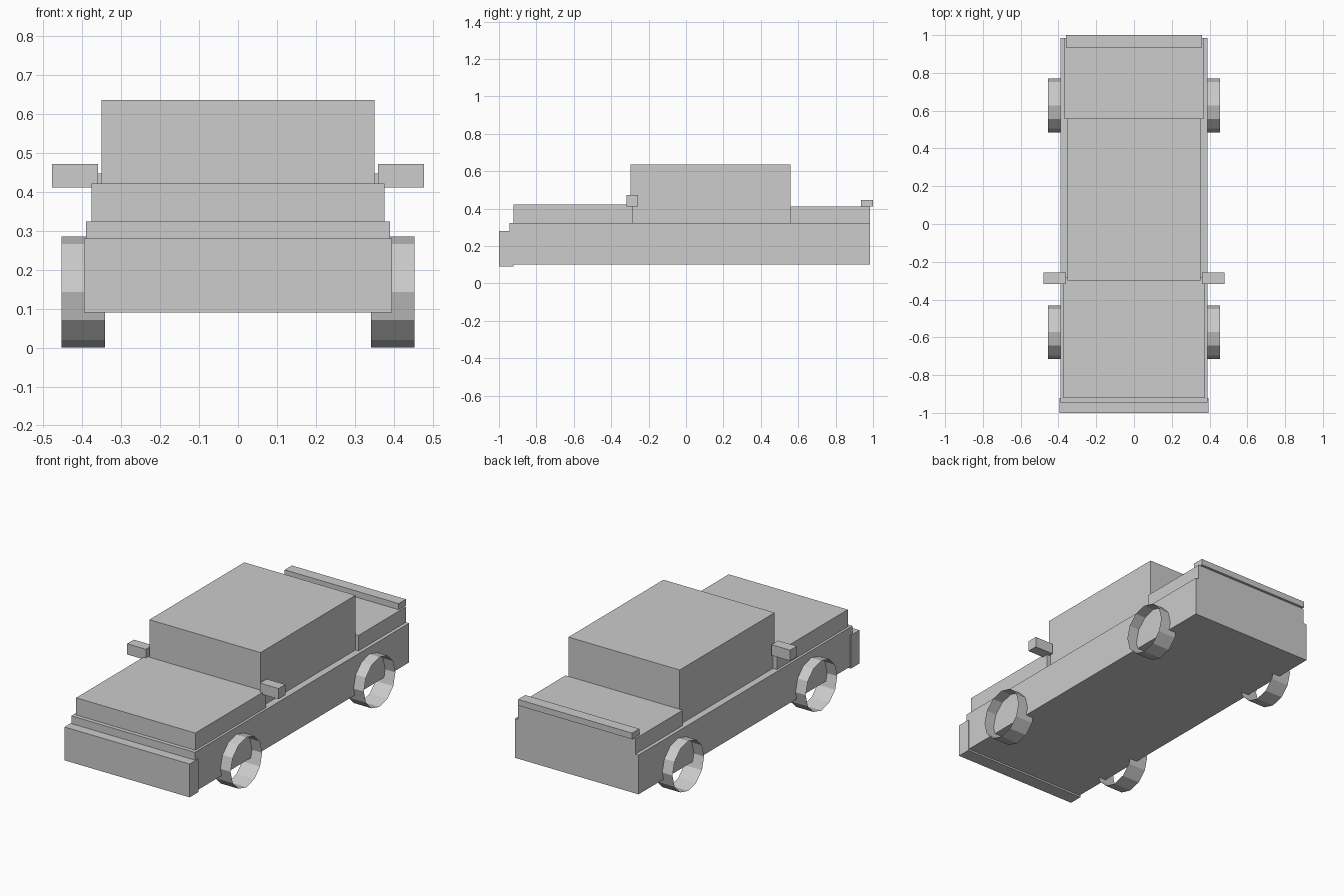
import bpy, bmesh, math
from mathutils import Matrix, Vector

if "Cube" in bpy.data.objects:
    bpy.data.objects.remove(bpy.data.objects["Cube"])

grey = bpy.data.materials.new("light_grey")
grey.diffuse_color = (0.604, 0.604, 0.604, 1)
grey.use_nodes = True
grey.node_tree.nodes["Principled BSDF"].inputs["Base Color"].default_value = grey.diffuse_color


def add_object(name, bm):
    bmesh.ops.recalc_face_normals(bm, faces=bm.faces)
    mesh = bpy.data.meshes.new(name)
    bm.to_mesh(mesh)
    bm.free()
    mesh.materials.append(grey)
    obj = bpy.data.objects.new(name, mesh)
    bpy.context.collection.objects.link(obj)
    return obj


def box(name, x, y, z):
    """Box from (min, max) pairs on each axis."""
    bm = bmesh.new()
    size = Vector([b - a for a, b in (x, y, z)])
    centre = Vector([(a + b) / 2 for a, b in (x, y, z)])
    bmesh.ops.create_cube(bm, size=1, matrix=Matrix.Translation(centre) @ Matrix.Diagonal(size).to_4x4())
    return add_object(name, bm)


def wheel(name, x, y, radius=0.1425, width=0.112, sides=12):
    """Open twelve-sided tyre ring with its axle along x."""
    bm = bmesh.new()
    rings = []
    for dx in (-width / 2, width / 2):
        rings.append([bm.verts.new((x + dx,
                                    y + radius * math.sin(math.tau * i / sides),
                                    radius + radius * math.cos(math.tau * i / sides)))
                      for i in range(sides)])
    a, b = rings
    for i in range(sides):
        j = (i + 1) % sides
        bm.faces.new((a[i], a[j], b[j], b[i]))
    return add_object(name, bm)


# Body shell, bonnet, cabin and boot
box("lower_body", (-0.39, 0.39), (-0.945, 0.985), (0.10, 0.324))
box("bonnet", (-0.376, 0.376), (-0.922, -0.283), (0.324, 0.422))
box("cabin", (-0.351, 0.351), (-0.298, 0.558), (0.324, 0.636))
box("boot", (-0.37, 0.37), (0.558, 0.985), (0.324, 0.412))

# Front bumper and rear spoiler
box("front_bumper", (-0.395, 0.395), (-1.0, -0.922), (0.09, 0.28))
box("rear_spoiler", (-0.36, 0.36), (0.935, 1.0), (0.412, 0.447))

# Mirrors and wheels on both sides
for side, s in (("left", -1), ("right", 1)):
    box("mirror_" + side, sorted((s * 0.36, s * 0.478)), (-0.317, -0.256), (0.411, 0.472))
    wheel("front_wheel_" + side, s * 0.398, -0.573)
    wheel("rear_wheel_" + side, s * 0.398, 0.628)
